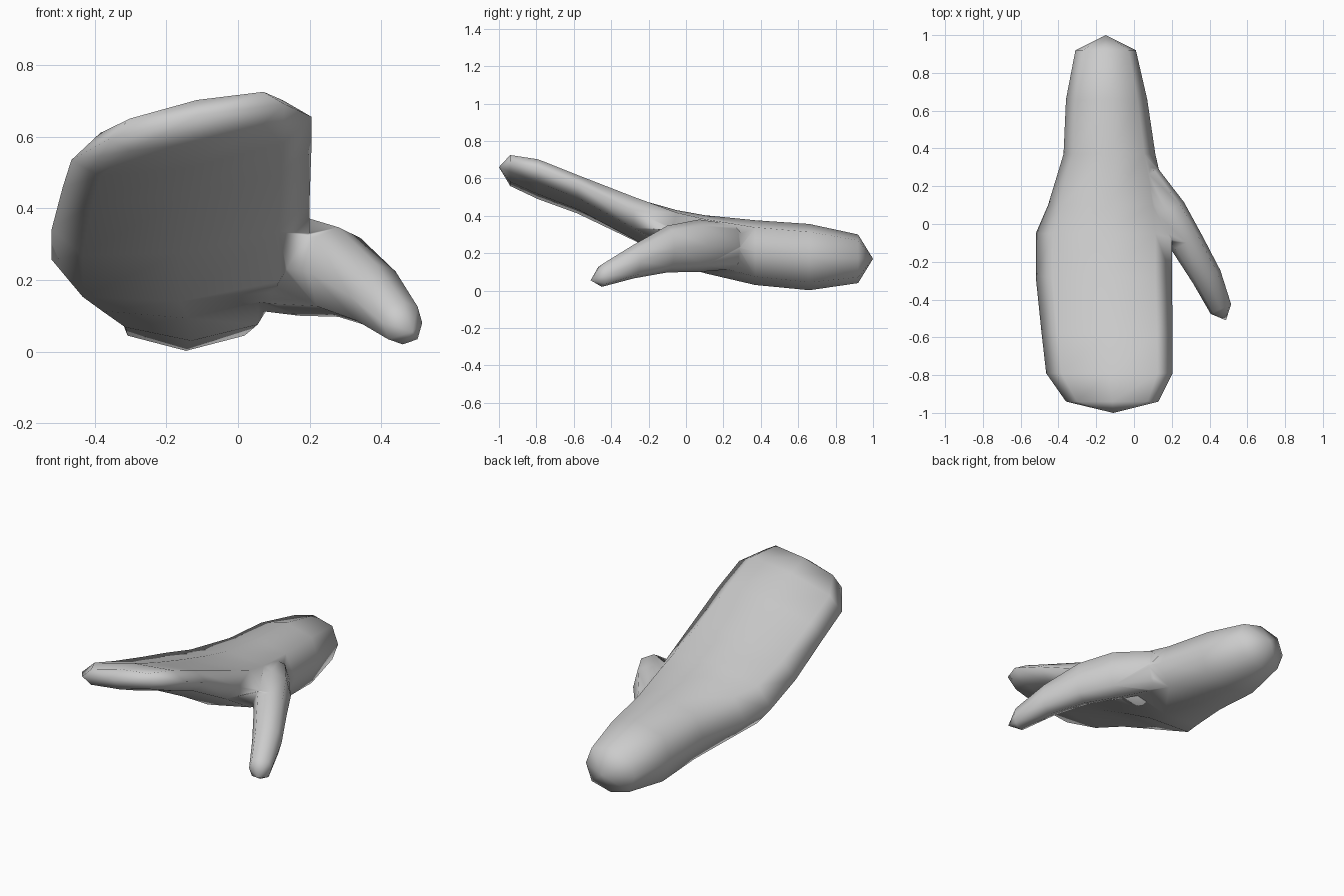
import bpy, bmesh
from mathutils import Vector

if "Cube" in bpy.data.objects:
    bpy.data.objects.remove(bpy.data.objects["Cube"])

UP = Vector((0, 0, 1))
DIAG = 0.76  # rounded-box corner factor of the eight-sided section
SECTION = [(1, 0), (DIAG, DIAG), (0, 1), (-DIAG, DIAG),
           (-1, 0), (-DIAG, -DIAG), (0, -1), (DIAG, -DIAG)]


def loft(name, start, rings, end, side):
    """Eight-sided tube with pointed ends; ring = (x, y, z, half width, half height, roll slope)."""
    bm = bmesh.new()
    side = Vector(side).normalized()
    loops = []
    for x, y, z, w, h, roll in rings:
        c = Vector((x, y, z))
        loops.append([bm.verts.new(c + side * (u * w) + UP * (v * h + u * w * roll))
                      for u, v in SECTION])
    for a, b in zip(loops, loops[1:]):
        for i in range(8):
            j = (i + 1) % 8
            bm.faces.new((a[i], a[j], b[j], b[i]))
    for tip, ring in ((start, loops[0]), (end, loops[-1])):
        p = bm.verts.new(tip)
        for i in range(8):
            bm.faces.new((p, ring[i], ring[(i + 1) % 8]))
    bmesh.ops.recalc_face_normals(bm, faces=bm.faces)
    me = bpy.data.meshes.new(name)
    bm.to_mesh(me)
    bm.free()
    ob = bpy.data.objects.new(name, me)
    bpy.context.collection.objects.link(ob)
    return ob


# Forearm, palm and joined fingers
hand = loft("mitten_hand", (-0.15, 1.0, 0.17), [
    (-0.15, 0.92, 0.17, 0.16, 0.13, 0),
    (-0.145, 0.66, 0.179, 0.215, 0.177, 0),
    (-0.13, 0.37, 0.203, 0.243, 0.173, 0.02),
    (-0.14, 0.10, 0.248, 0.315, 0.155, 0.07),
    (-0.16, -0.05, 0.285, 0.36, 0.145, 0.08),
    (-0.16, -0.28, 0.385, 0.36, 0.11, 0.12),
    (-0.142, -0.58, 0.515, 0.347, 0.08, 0.16),
    (-0.13, -0.79, 0.595, 0.335, 0.08, 0.18),
    (-0.115, -0.94, 0.642, 0.245, 0.06, 0.2),
], (-0.11, -1.0, 0.66), (1, 0, 0))

# Thumb
thumb = loft("thumb", (0.0, 0.36, 0.23), [
    (0.05, 0.25, 0.235, 0.09, 0.12, 0),
    (0.17, 0.07, 0.24, 0.105, 0.14, 0),
    (0.28, -0.10, 0.222, 0.09, 0.125, 0),
    (0.385, -0.28, 0.155, 0.08, 0.09, 0),
    (0.46, -0.45, 0.08, 0.06, 0.06, 0),
], (0.487, -0.51, 0.055), (0.88, 0.42, 0))

# Merge thumb into the hand
mod = hand.modifiers.new("join_thumb", 'BOOLEAN')
mod.operation = 'UNION'
mod.solver = 'EXACT'
mod.object = thumb
bpy.context.view_layer.objects.active = hand
hand.select_set(True)
bpy.ops.object.modifier_apply(modifier=mod.name)
bpy.data.objects.remove(thumb)
for p in hand.data.polygons:
    p.use_smooth = True
